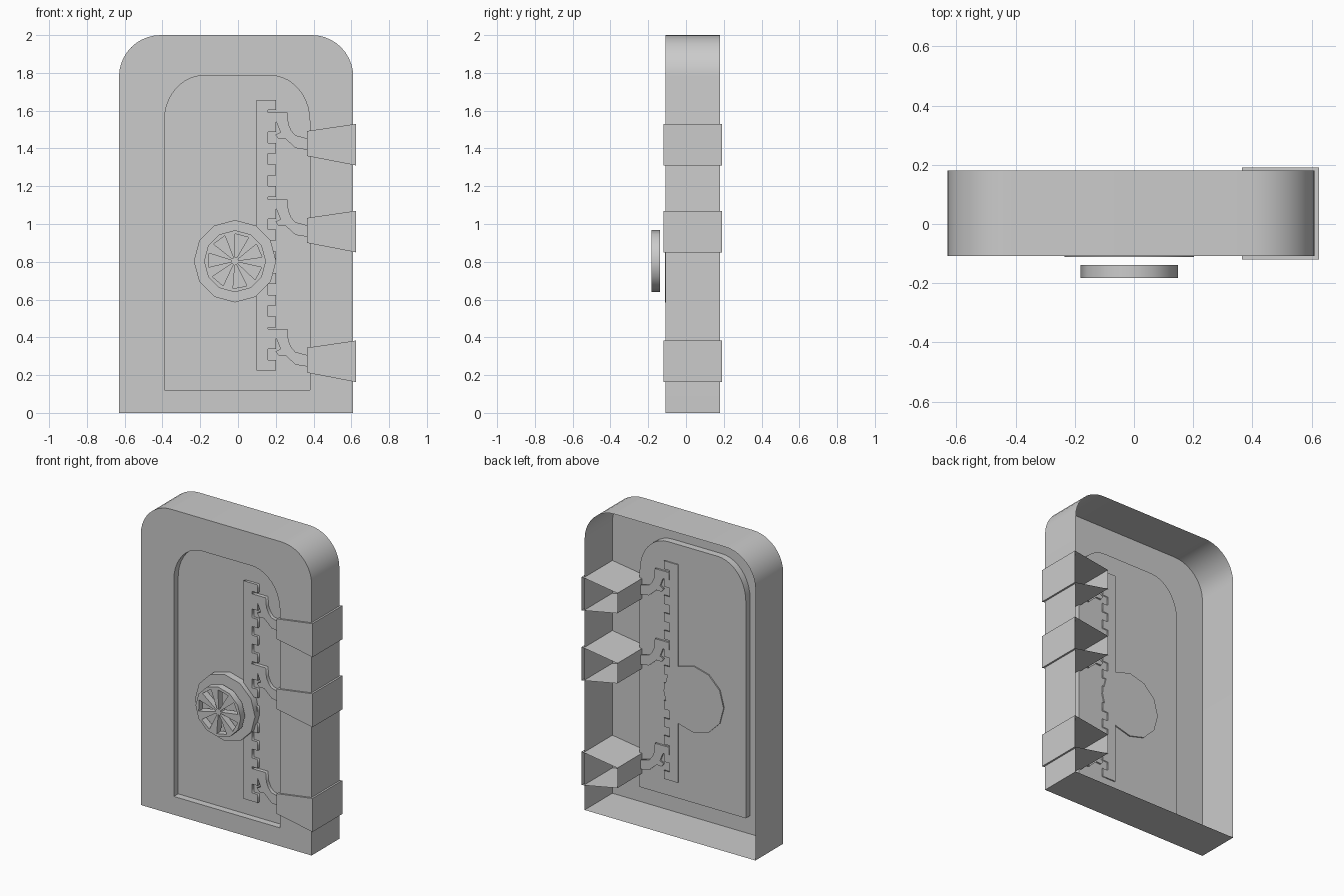
import bpy, bmesh
from math import cos, sin, pi, radians
from mathutils import Matrix

cube = bpy.data.objects.get("Cube")
if cube:
    bpy.data.objects.remove(cube)

grey = bpy.data.materials.new("plain_grey")
grey.use_nodes = True
grey.diffuse_color = (0.6, 0.6, 0.6, 1)
grey.node_tree.nodes["Principled BSDF"].inputs["Base Color"].default_value = (0.6, 0.6, 0.6, 1)


def finish(name, bm, smooth=False):
    """Turn a bmesh into a named grey object."""
    bmesh.ops.remove_doubles(bm, verts=bm.verts, dist=0.0005)
    bmesh.ops.recalc_face_normals(bm, faces=bm.faces)
    mesh = bpy.data.meshes.new(name)
    bm.to_mesh(mesh)
    bm.free()
    mesh.materials.append(grey)
    obj = bpy.data.objects.new(name, mesh)
    bpy.context.collection.objects.link(obj)
    if smooth:
        bpy.ops.object.select_all(action='DESELECT')
        obj.select_set(True)
        bpy.context.view_layer.objects.active = obj
        bpy.ops.object.shade_smooth_by_angle(angle=radians(35))
    return obj


def loft(name, rings, smooth=False):
    """Join (outline, y) rings in order and cap the last; the first stays open."""
    bm = bmesh.new()
    loops = [[bm.verts.new((x, y, z)) for x, z in pts] for pts, y in rings]
    for a, b in zip(loops, loops[1:]):
        for i in range(len(a)):
            j = (i + 1) % len(a)
            bm.faces.new((a[i], a[j], b[j], b[i]))
    bm.faces.new(loops[-1])
    return finish(name, bm, smooth)


def plate(name, outlines, front, back, smooth=False):
    """Extrude x-z outlines (later ones are holes) between two y values."""
    curve = bpy.data.curves.new(name, 'CURVE')
    curve.dimensions = '2D'
    curve.fill_mode = 'BOTH'
    curve.extrude = (back - front) / 2
    for pts in outlines:
        spline = curve.splines.new('POLY')
        spline.points.add(len(pts) - 1)
        for p, (x, z) in zip(spline.points, pts):
            p.co = (x, z, 0, 1)
        spline.use_cyclic_u = True
    temp = bpy.data.objects.new(name + "_curve", curve)
    bpy.context.collection.objects.link(temp)
    mesh = bpy.data.meshes.new_from_object(temp.evaluated_get(bpy.context.evaluated_depsgraph_get()))
    bpy.data.objects.remove(temp)
    mesh.transform(Matrix.Translation((0, (front + back) / 2, 0)) @ Matrix.Rotation(pi / 2, 4, 'X'))
    bm = bmesh.new()
    bm.from_mesh(mesh)
    bpy.data.meshes.remove(mesh)
    return finish(name, bm, smooth)


def arch(x0, x1, z0, z1, rx, rz, steps=10):
    """Rectangle with rounded top corners."""
    pts = [(x0, z0), (x1, z0)]
    for cx, start in ((x1 - rx, 0), (x0 + rx, pi / 2)):
        for i in range(steps + 1):
            a = start + i / steps * pi / 2
            pts.append((cx + rx * cos(a), z1 - rz + rz * sin(a)))
    return pts


def circle(cx, cz, r, sides):
    return [(cx + r * cos(2 * pi * i / sides), cz + r * sin(2 * pi * i / sides)) for i in range(sides)]


# Door shell, open at the back, with a recessed panel
outer = arch(-0.63, 0.61, 0, 2, 0.22, 0.22)
inner = arch(-0.39, 0.38, 0.12, 1.785, 0.205, 0.24)
FRONT, PANEL = -0.108, -0.063
loft("door_shell", [(outer, 0.18), (outer, FRONT), (inner, FRONT), (inner, PANEL)], True)

# Toothed rack
rack = [(0.2, 1.656), (0.098, 1.656), (0.098, 0.225), (0.2, 0.225)]
step = 0.0575
for i in range(12):
    low = 0.28 + 2 * i * step
    rack += [(0.2, low), (0.16, low), (0.16, low + step), (0.2, low + step)]
plate("toothed_rack", [rack], PANEL - 0.018, PANEL + 0.008)

# Hinges and their claw arms; heights are relative to the hinge top
arm = [(0.16, 0.06), (0.262, 0.06), (0.267, 0.0), (0.282, -0.035), (0.303, -0.06), (0.37, -0.078),
       (0.37, -0.138), (0.305, -0.128), (0.25, -0.078), (0.215, -0.08), (0.198, -0.058),
       (0.225, -0.045), (0.203, 0.01), (0.16, 0.01)]
block = [(0.365, -0.17), (0.625, -0.22), (0.625, 0), (0.365, -0.038)]
for label, top in (("upper", 1.53), ("middle", 1.07), ("lower", 0.383)):
    plate(label + "_claw_arm", [[(x, top + z) for x, z in arm]], PANEL - 0.024, PANEL + 0.012)
    pts = [(x, top + z) for x, z in block]
    loft(label + "_hinge", [(pts, 0.19), (pts, -0.12)])

# Round boss and the spoked handwheel in front of it
CX, CZ = -0.016, 0.803
plate("wheel_boss", [circle(CX, CZ, 0.218, 12)], -0.112, PANEL + 0.008)
outlines = [circle(CX, CZ, 0.164, 12)]
for i in range(7):
    a = radians(75) + 2 * pi * i / 7
    outlines.append([(CX + r * cos(a + d), CZ + r * sin(a + d))
                     for r, d in ((0.02, -0.2), (0.145, -0.26), (0.145, 0.26), (0.02, 0.2))])
plate("handwheel", outlines, -0.183, -0.138, True)
